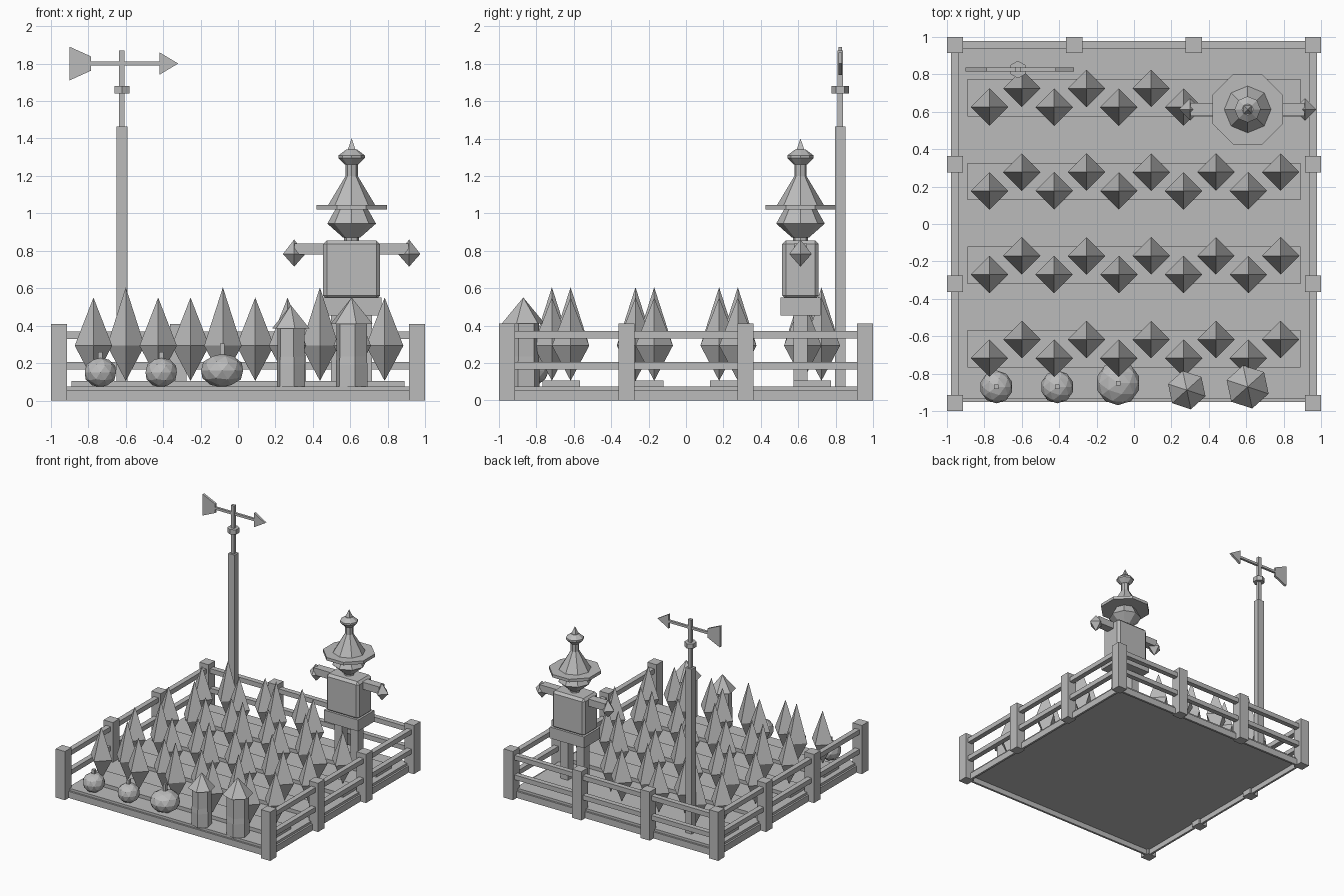
import bpy, bmesh, math
from mathutils import Matrix

cube = bpy.data.objects.get("Cube")
if cube:
    bpy.data.objects.remove(cube, do_unlink=True)

grey = bpy.data.materials.new("plain_grey")
grey.use_nodes = True
grey.diffuse_color = (0.5, 0.5, 0.5, 1)
grey.node_tree.nodes["Principled BSDF"].inputs["Base Color"].default_value = (0.5, 0.5, 0.5, 1)


def finish(name, bm, loc=(0, 0, 0)):
    bmesh.ops.recalc_face_normals(bm, faces=bm.faces)
    mesh = bpy.data.meshes.new(name)
    bm.to_mesh(mesh)
    bm.free()
    mesh.materials.append(grey)
    obj = bpy.data.objects.new(name, mesh)
    obj.location = loc
    bpy.context.collection.objects.link(obj)
    return obj


def box(name, center, size, z0, z1):
    """Box from a centre (x, y), a size (x, y) and a height range."""
    bm = bmesh.new()
    bmesh.ops.create_cube(bm, size=1, matrix=Matrix.Diagonal((*size, z1 - z0, 1)))
    return finish(name, bm, (*center, (z0 + z1) / 2))


def lathe(name, center, profile, sides, turn=0):
    """Faceted turned shape from (radius, height) points."""
    bm = bmesh.new()
    rings = []
    for r, z in profile:
        if r == 0:
            rings.append([bm.verts.new((0, 0, z))] * sides)
        else:
            angles = [math.radians(turn) + math.tau * k / sides for k in range(sides)]
            rings.append([bm.verts.new((r * math.cos(a), r * math.sin(a), z)) for a in angles])
    for low, high in zip(rings, rings[1:]):
        for k in range(sides):
            n = (k + 1) % sides
            bm.faces.new(dict.fromkeys((low[k], low[n], high[n], high[k])))
    for ring, (r, z) in ((rings[0], profile[0]), (rings[-1], profile[-1])):
        if r:
            bm.faces.new(ring)
    return finish(name, bm, (*center, 0))


def plate(name, outline, y, thick):
    """Flat upright plate from an (x, z) outline."""
    bm = bmesh.new()
    face = bm.faces.new([bm.verts.new((x, y - thick / 2, z)) for x, z in outline])
    new = bmesh.ops.extrude_face_region(bm, geom=[face])["geom"]
    bmesh.ops.translate(bm, vec=(0, thick, 0), verts=[v for v in new if isinstance(v, bmesh.types.BMVert)])
    return finish(name, bm)


# Raised soil slab inside a thin rim that reaches the ground
box("soil_slab", (0, 0), (1.87, 1.87), 0.045, 0.075)
for side in (-1, 1):
    box("rim_board", (0, side * 0.941), (1.9, 0.018), 0, 0.055)
    box("rim_board", (side * 0.941, 0), (0.018, 1.9), 0, 0.055)

# Fence on the back and both sides, open at the front
EDGE = 0.957
for x in (-EDGE, -0.319, 0.319, EDGE):
    for y in (-EDGE, -0.319, 0.319, EDGE):
        if abs(x) == EDGE or y == EDGE:
            box("fence_post", (x, y), (0.086, 0.086), 0, 0.41)
for z in (0.165, 0.33):
    box("back_rail", (0, EDGE), (1.9, 0.043), z, z + 0.04)
    for x in (-EDGE, EDGE):
        box("side_rail", (x, 0), (0.043, 1.9), z, z + 0.04)

# Planting beds with two staggered lines of crops each
for row in range(4):
    y = -0.667 + row * 0.447
    box("planting_bed", (0, y), (1.78, 0.2), 0.075, 0.105)
    for i in range(7 if row == 3 else 10):
        tip = 0.605 if i % 3 == 1 else 0.55
        lathe("crop", (-0.772 + i * 0.1728, y + (0.05 if i % 2 else -0.05)),
              [(0, 0.105), (0.1, 0.293), (0, tip)], 4)

# Pumpkins along the front
for x, y, r, h, tip in ((-0.735, -0.87, 0.088, 0.08, 0.26),
                        (-0.41, -0.87, 0.088, 0.08, 0.26),
                        (-0.085, -0.85, 0.118, 0.09, 0.305)):
    bm = bmesh.new()
    bmesh.ops.create_icosphere(bm, subdivisions=2, radius=1, matrix=Matrix.Diagonal((r, r, h, 1)))
    finish("pumpkin", bm, (x, y, 0.07 + h))
    box("pumpkin_stem", (x, y), (0.024, 0.024), 0.06 + 2 * h, tip)

# Roofed hives along the front
for x, y, r, eave, tip in ((0.282, -0.887, 0.105, 0.385, 0.51),
                           (0.607, -0.87, 0.118, 0.41, 0.55)):
    lathe("hive_body", (x, y), [(r * 0.75, 0.075), (r * 0.75, 0.19), (r * 0.72, 0.235),
                                (r * 0.72, eave)], 6, -18)
    lathe("hive_roof", (x, y), [(r, eave), (0, tip)], 6, -18)

# Scarecrow
SX, SY = 0.607, 0.612
for side in (-1, 1):
    box("leg", (SX + side * 0.075, SY), (0.07, 0.075), 0.075, 0.47)
    box("arm", (SX + side * 0.215, SY), (0.18, 0.07), 0.78, 0.84)
    lathe("hand", (SX + side * 0.307, SY), [(0, 0.715), (0.06, 0.783), (0, 0.86)], 4)
box("hips", (SX, SY), (0.32, 0.215), 0.455, 0.55)
torso = box("torso", (SX, SY), (0.305, 0.195), 0.54, 0.855)
bevel = torso.modifiers.new("soft_corners", "BEVEL")
bevel.width, bevel.segments = 0.02, 1
lathe("neck", (SX, SY), [(0.04, 0.85), (0.04, 0.89)], 8)
lathe("head", (SX, SY), [(0.045, 0.87), (0.13, 0.945), (0.085, 1.025)], 8)
lathe("hat_brim", (SX, SY), [(0.203, 1.02), (0.203, 1.045)], 8, 22.5)
lathe("hat_crown", (SX, SY), [(0.128, 1.04), (0.032, 1.2)], 8)
lathe("hat_neck", (SX, SY), [(0.033, 1.195), (0.033, 1.27)], 8)
lathe("hat_ball", (SX, SY), [(0.035, 1.26), (0.07, 1.295), (0.07, 1.31), (0.03, 1.34)], 8)
lathe("hat_spike", (SX, SY), [(0.032, 1.335), (0, 1.4)], 4, 45)

# Weather vane
VX, VY, VZ = -0.62, 0.825, 1.8
box("vane_pole", (VX, VY), (0.06, 0.055), 0.07, 1.465)
box("vane_rod", (VX, VY), (0.03, 0.028), 1.465, 1.87)
lathe("vane_collar", (VX, VY), [(0.047, 1.64), (0.047, 1.68)], 6, 30)
box("vane_bar", (-0.605, VY), (0.38, 0.02), VZ - 0.01, VZ + 0.01)
plate("vane_tail", [(-0.9, VZ - 0.09), (-0.785, VZ - 0.038), (-0.785, VZ + 0.038), (-0.9, VZ + 0.09)], VY, 0.02)
plate("vane_point", [(-0.42, VZ - 0.06), (-0.32, VZ), (-0.42, VZ + 0.06)], VY, 0.02)
